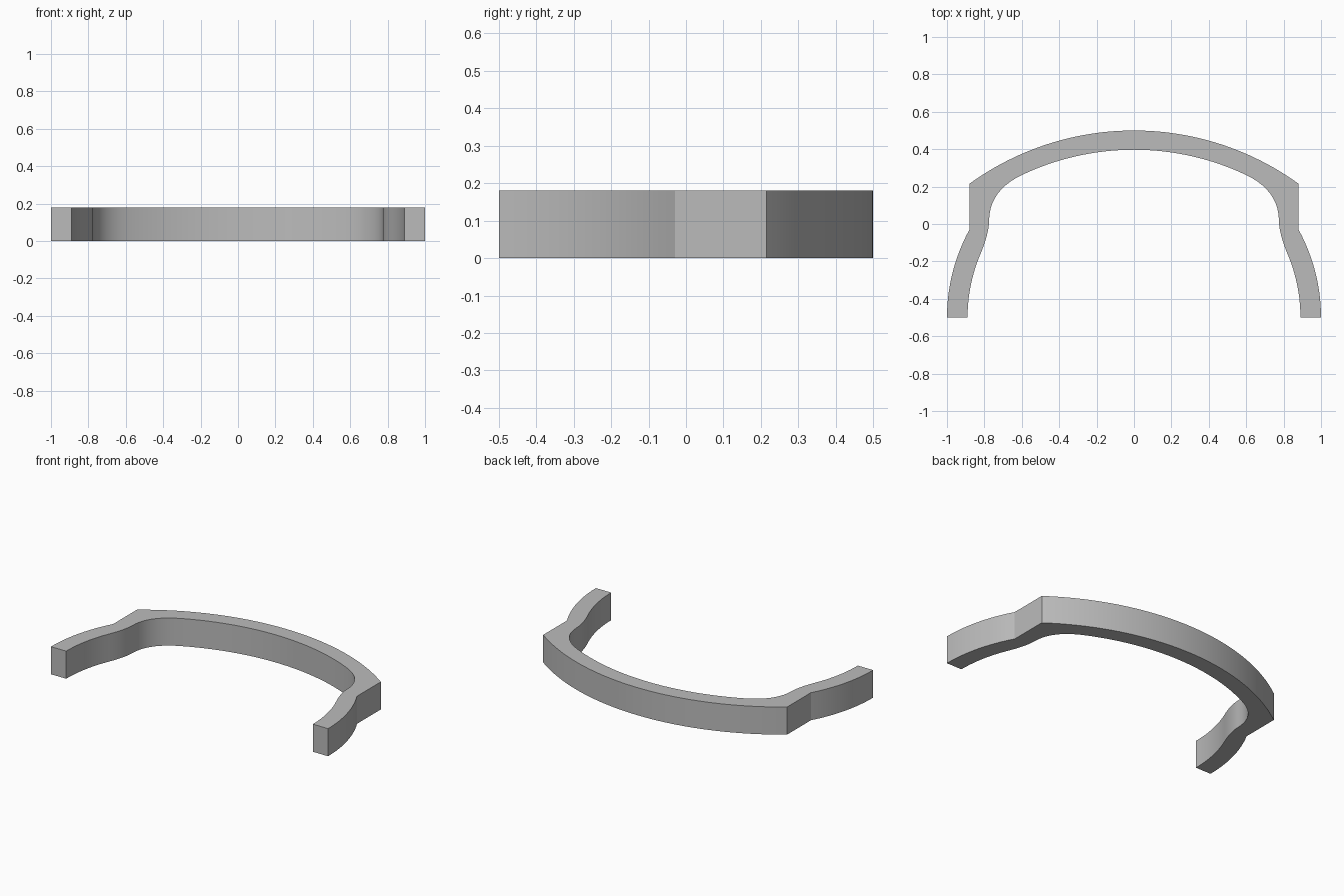
import bpy, bmesh, math
from mathutils import Vector

HEIGHT = 0.18

cube = bpy.data.objects.get("Cube")
if cube:
    bpy.data.objects.remove(cube, do_unlink=True)


def arc(cx, cy, r, start, end, n):
    """Points on a circle between two angles in radians."""
    angles = [start + (end - start) * i / n for i in range(n + 1)]
    return [Vector((cx + r * math.cos(a), cy + r * math.sin(a), 0)) for a in angles]


def fillet(p, corner, q, n=10):
    """Rounded corner between p and q, without its end points."""
    c = Vector((*corner, 0))
    return [p.lerp(c, i / n).lerp(c.lerp(q, i / n), i / n) for i in range(1, n)]


top = math.pi / 2

# Outer half outline: back bow, straight shoulder, curved arm
outer = arc(0, -1.001, 1.501, top, math.acos(0.88 / 1.501), 24)
outer += arc(0.02, -0.5, 0.98, math.asin(0.47 / 0.98), 0, 12)

# Inner half outline: arm, soft waist, rounded corner, back bow
arm = arc(0.02, -0.5, 0.87, 0, math.asin(0.34 / 0.87), 10)
waist = Vector((0.775, 0.02, 0))
bow = arc(0, -1.001, 1.398, math.acos(0.6 / 1.398), top, 20)
inner = arm + fillet(arm[-1], (0.775, -0.05), waist) + [waist]
inner += fillet(waist, (0.772, 0.18), bow[0]) + bow

# Mirror the half outline into one closed loop
half = outer + inner
mirrored = [Vector((-p.x, p.y, 0)) for p in reversed(half[1:-1])]
outline = half + mirrored

# Extrude the outline into the solid band
bm = bmesh.new()
base = bm.faces.new([bm.verts.new(p) for p in outline])
raised = bmesh.ops.extrude_face_region(bm, geom=[base], use_keep_orig=True)["geom"]
bmesh.ops.translate(bm, vec=(0, 0, HEIGHT),
                    verts=[v for v in raised if isinstance(v, bmesh.types.BMVert)])
bmesh.ops.recalc_face_normals(bm, faces=bm.faces)
mesh = bpy.data.meshes.new("curved_band")
bm.to_mesh(mesh)
bm.free()

band = bpy.data.objects.new("curved_band", mesh)
bpy.context.collection.objects.link(band)

# Plain grey finish
grey = bpy.data.materials.new("plain_grey")
grey.use_nodes = True
colour = (0.5, 0.5, 0.5, 1)
grey.diffuse_color = colour
grey.node_tree.nodes["Principled BSDF"].inputs["Base Color"].default_value = colour
mesh.materials.append(grey)

# Smooth curves with crisp corners
bpy.ops.object.select_all(action="DESELECT")
band.select_set(True)
bpy.context.view_layer.objects.active = band
bpy.ops.object.shade_smooth_by_angle(angle=math.radians(20))
